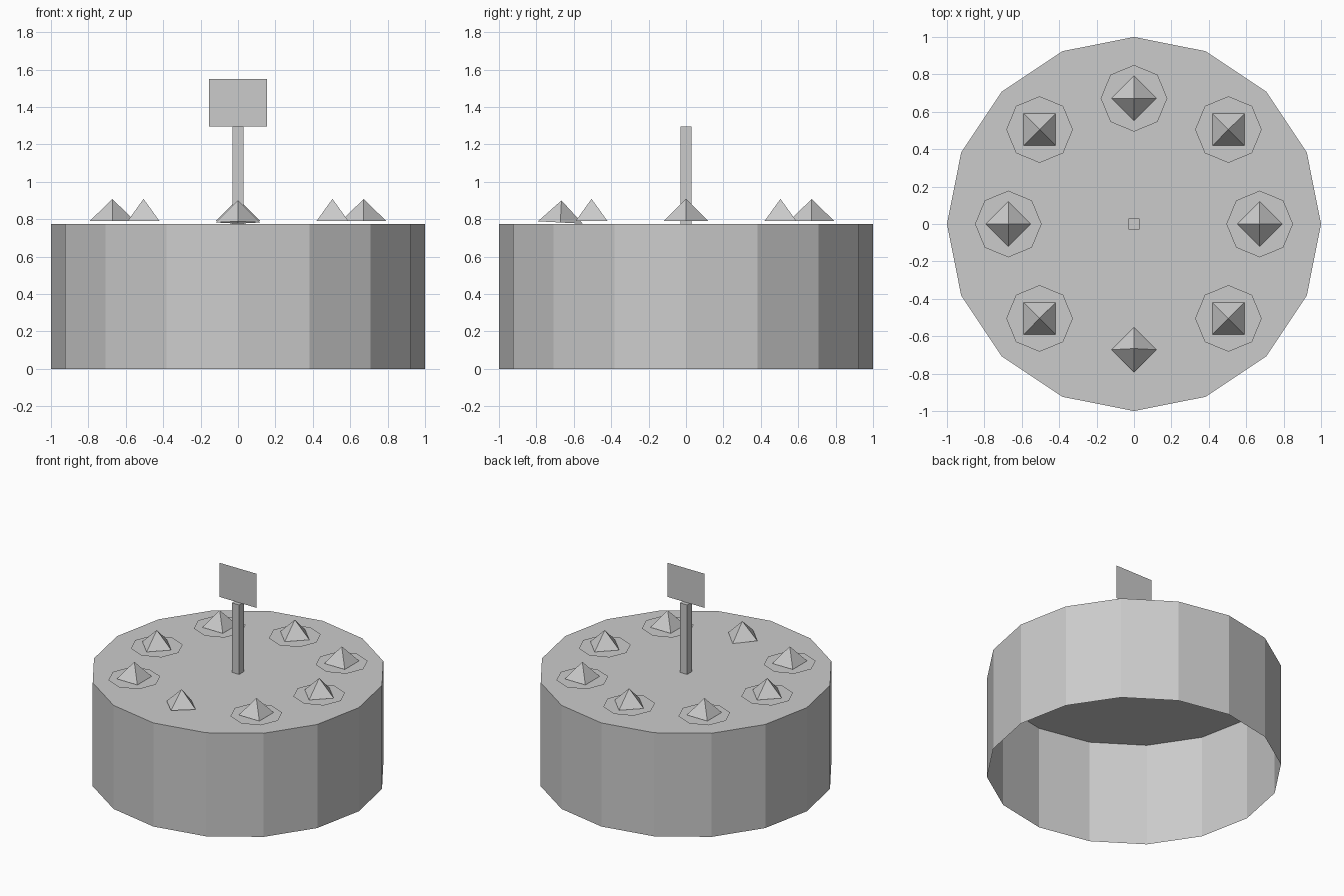
import bpy, bmesh
from math import pi, cos, sin, radians
from mathutils import Matrix, Vector

if "Cube" in bpy.data.objects:
    bpy.data.objects.remove(bpy.data.objects["Cube"])

TOP = 0.775


def new_object(name, bm, loc=(0, 0, 0), rot=(0, 0, 0)):
    mesh = bpy.data.meshes.new(name)
    bm.to_mesh(mesh)
    bm.free()
    ob = bpy.data.objects.new(name, mesh)
    ob.location = loc
    ob.rotation_euler = rot
    bpy.context.collection.objects.link(ob)
    return ob


def ring(bm, n, r, z, start=0.0):
    return [bm.verts.new((r * cos(start + 2 * pi * i / n),
                          r * sin(start + 2 * pi * i / n), z)) for i in range(n)]


def prism(name, n, r, z0, z1, start=0.0):
    """Upright prism with a top cap and an open bottom."""
    bm = bmesh.new()
    lo, hi = ring(bm, n, r, z0, start), ring(bm, n, r, z1, start)
    for i in range(n):
        j = (i + 1) % n
        bm.faces.new((lo[i], lo[j], hi[j], hi[i]))
    bm.faces.new(hi)
    return new_object(name, bm)


def disc(name, loc):
    bm = bmesh.new()
    bm.faces.new(ring(bm, 8, 0.178, 0))
    return new_object(name, bm, loc)


def dollop(name, loc, start, rot=(0, 0, 0)):
    """Four-sided icing peak."""
    bm = bmesh.new()
    base = ring(bm, 4, 0.12, 0, start)
    tip = bm.verts.new((0, 0, 0.118))
    for i in range(4):
        bm.faces.new((base[i], base[(i + 1) % 4], tip))
    return new_object(name, bm, loc, rot)


# Cake body: 16-sided, open underneath
prism("cake_body", 16, 1.0, 0, TOP)

# Ring of icing peaks on flat octagons; the front one has sunk into the cake
for k in range(8):
    a = k * pi / 4
    r = 0.672 if k % 2 == 0 else 0.714
    x, y = r * cos(a), r * sin(a)
    if k == 6:
        dollop("icing_peak_front", (x, y, 0.782), a, (radians(-3), 0, 0))
    else:
        disc(f"icing_base_{k}", (x, y, 0.785))
        dollop(f"icing_peak_{k}", (x, y, 0.79), a)

# Square post in the middle
prism("post", 4, 0.03 * 2 ** 0.5, TOP, 1.295, pi / 4)

# Thin flat sign on the post
bm = bmesh.new()
bm.faces.new([bm.verts.new((x, 0, z)) for x, z in
              ((-0.155, 1.295), (0.155, 1.295), (0.155, 1.55), (-0.155, 1.55))])
new_object("sign", bm)
